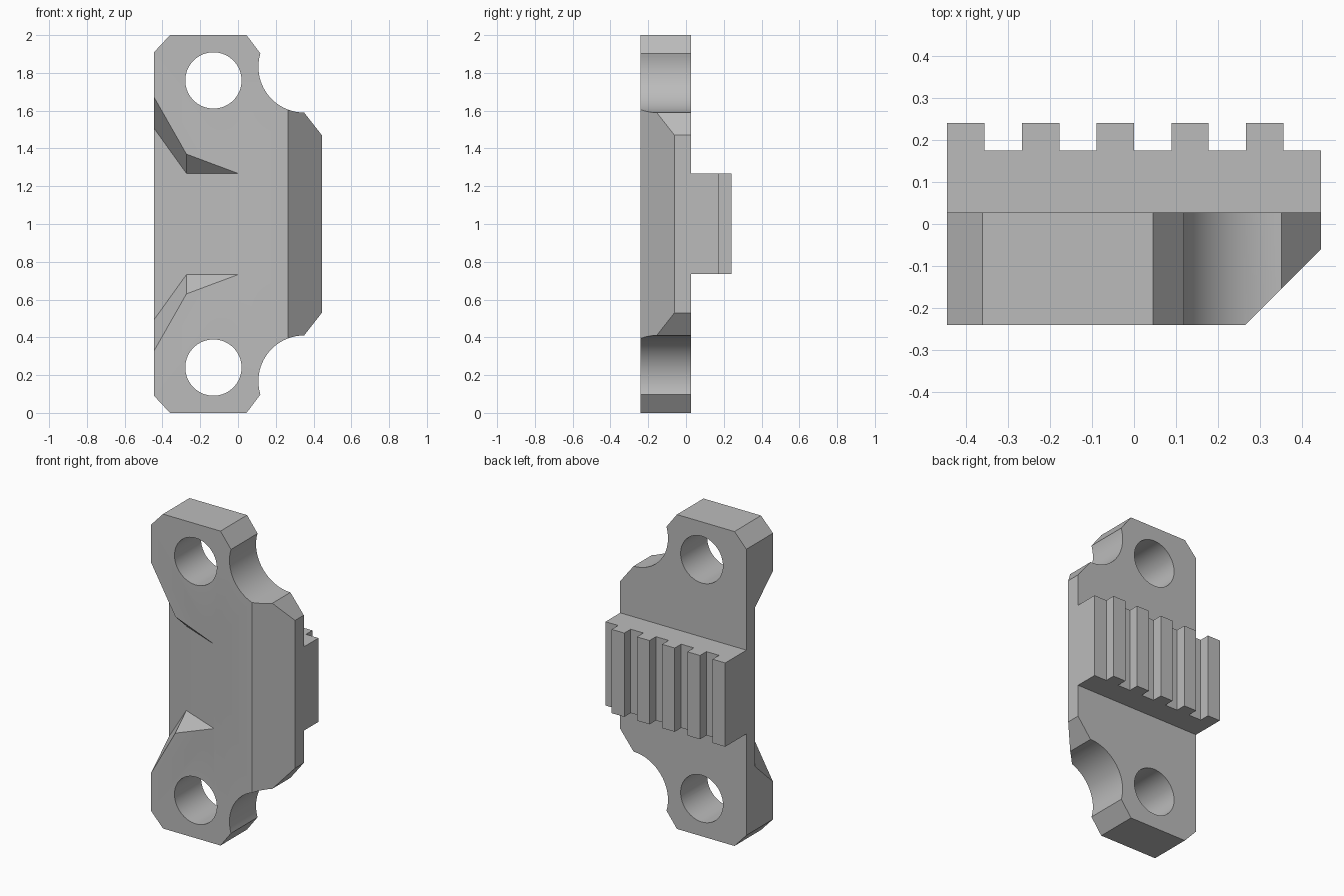
import bpy, bmesh, math

cube = bpy.data.objects.get("Cube")
if cube:
    bpy.data.objects.remove(cube, do_unlink=True)

HALF_W = 0.444
FRONT, BACK = -0.24, 0.027

grey = bpy.data.materials.new("plain grey")
grey.use_nodes = True
COLOUR = (0.5, 0.5, 0.5, 1)
grey.diffuse_color = COLOUR
grey.node_tree.nodes["Principled BSDF"].inputs["Base Color"].default_value = COLOUR


def new_object(name, bm):
    bmesh.ops.recalc_face_normals(bm, faces=bm.faces)
    mesh = bpy.data.meshes.new(name)
    bm.to_mesh(mesh)
    bm.free()
    mesh.materials.append(grey)
    obj = bpy.data.objects.new(name, mesh)
    bpy.context.collection.objects.link(obj)
    return obj


def extrude(name, points, vector):
    """Solid from a flat outline pushed along a vector."""
    bm = bmesh.new()
    face = bm.faces.new([bm.verts.new(p) for p in points])
    moved = bmesh.ops.extrude_face_region(bm, geom=[face])["geom"]
    bmesh.ops.translate(bm, vec=vector,
                        verts=[v for v in moved if isinstance(v, bmesh.types.BMVert)])
    return new_object(name, bm)


def mirrored(points):
    """Add the lower half of an outline, mirrored about z = 1."""
    return points + [(x, 2 - z) for x, z in reversed(points)]


def cut(target, cutter):
    mod = target.modifiers.new("cut", 'BOOLEAN')
    mod.operation = 'DIFFERENCE'
    mod.solver = 'EXACT'
    mod.object = cutter
    bpy.context.view_layer.objects.active = target
    bpy.ops.object.modifier_apply(modifier=mod.name)
    bpy.data.objects.remove(cutter, do_unlink=True)


# Plate outline with clipped corners and a round scallop on one side
upper = [(-HALF_W, 1.91), (-0.36, 2), (0.045, 2)]
for i in range(25):
    a = math.radians(163 + 107 * i / 24)
    upper.append((0.35 + 0.242 * math.cos(a), 1.832 + 0.242 * math.sin(a)))
upper.append((HALF_W, 1.47))
plate = extrude("plate", [(x, FRONT, z) for x, z in mirrored(upper)],
                (0, BACK - FRONT, 0))

# Bolt holes
for z in (0.24, 1.76):
    ring = [(-0.13 + 0.149 * math.cos(math.tau * i / 64), -0.5,
             z + 0.149 * math.sin(math.tau * i / 64)) for i in range(64)]
    cut(plate, extrude("hole_cutter", ring, (0, 1, 0)))

# Bevel along the front right edge
cut(plate, extrude("bevel_cutter",
                   [(0.165, -0.34, -1), (0.565, 0.06, -1), (0.565, -0.34, -1)],
                   (0, 0, 4)))

# Sloped recess on the front left, flaring towards the edge
floor = mirrored([(0, 1.268), (-0.273, 1.268), (-0.6, 1.723)])
rim = mirrored([(0, 1.268), (-0.273, 1.37), (-0.6, 1.945)])
bm = bmesh.new()
f = [bm.verts.new((x, FRONT - 0.405 * x, z)) for x, z in floor]
p = [f[0]] + [bm.verts.new((x, FRONT, z)) for x, z in rim[1:5]] + [f[5]]
q = [bm.verts.new((x, FRONT - 0.2, z)) for x, z in rim]
bm.faces.new(f)
bm.faces.new(q)
for i in range(5):
    wall = [f[i], f[i + 1], p[i + 1], p[i]]
    bm.faces.new(list(dict.fromkeys(wall)))
for i in range(6):
    j = (i + 1) % 6
    bm.faces.new([p[i], p[j], q[j], q[i]])
cut(plate, new_object("recess_cutter", bm))

# Toothed rack across the back
step = HALF_W / 5
rack = [(HALF_W, BACK), (-HALF_W, BACK)]
for i in range(10):
    y = 0.24 if i % 2 == 0 else 0.175
    rack += [(-HALF_W + i * step, y), (-HALF_W + (i + 1) * step, y)]
extrude("toothed_rack", [(x, y, 0.735) for x, y in rack], (0, 0, 0.533))

# Smooth the round walls, keep the edges crisp
bpy.ops.object.select_all(action='DESELECT')
plate.select_set(True)
bpy.context.view_layer.objects.active = plate
bpy.ops.object.shade_smooth_by_angle(angle=math.radians(25))
